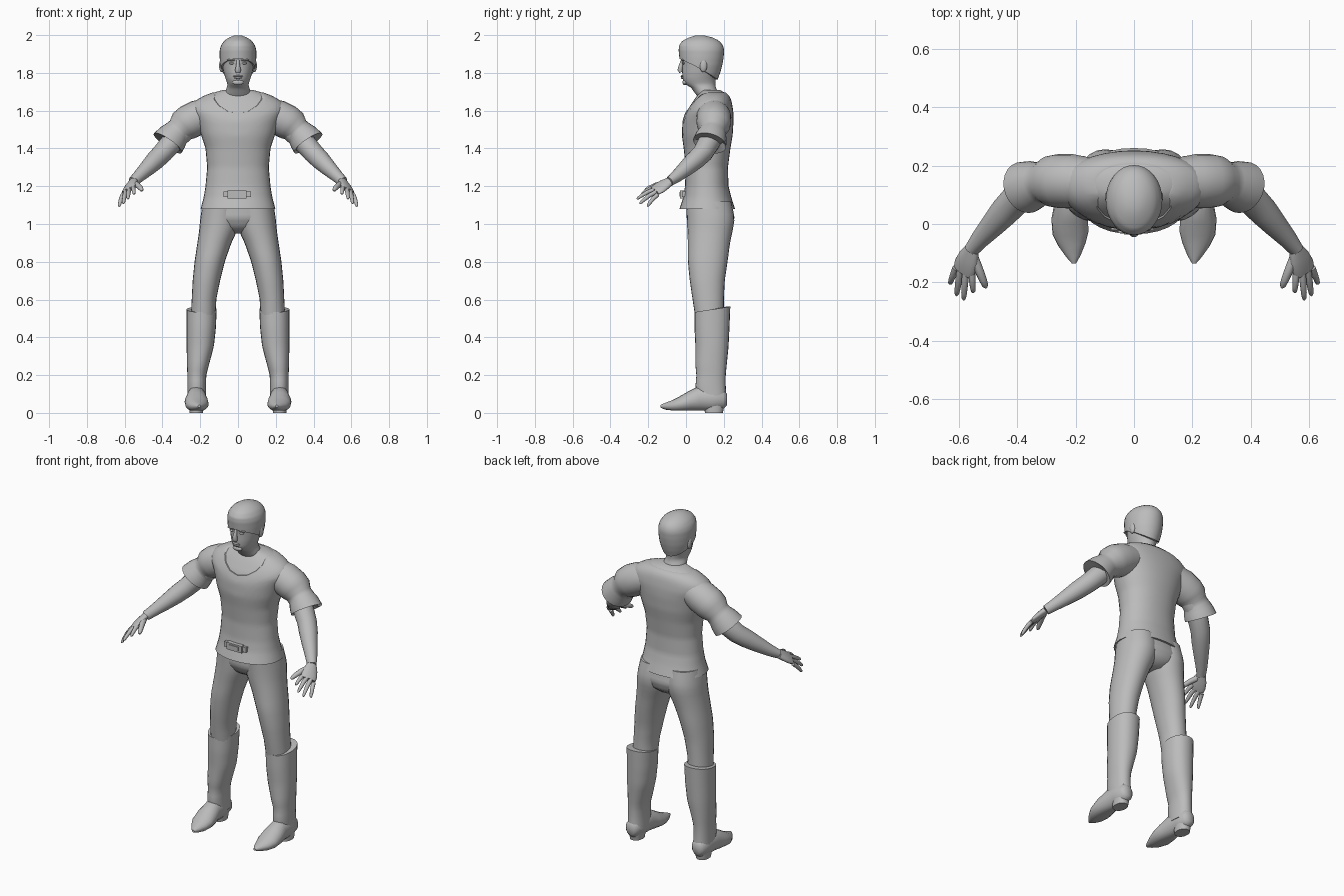
import bpy, bmesh, math
from mathutils import Vector

GREY = bpy.data.materials.new("plain_grey")
GREY.diffuse_color = (0.5, 0.5, 0.5, 1)


def finish(bm, name, angle=50):
    bmesh.ops.recalc_face_normals(bm, faces=bm.faces)
    me = bpy.data.meshes.new(name)
    bm.to_mesh(me)
    bm.free()
    me.materials.append(GREY)
    for p in me.polygons:
        p.use_smooth = True
    me.set_sharp_from_angle(angle=math.radians(angle))
    ob = bpy.data.objects.new(name, me)
    bpy.context.collection.objects.link(ob)
    return ob


def loft(name, rings, caps=(True, True)):
    """Skin a list of equal-length point rings."""
    bm = bmesh.new()
    vs = [[bm.verts.new(p) for p in r] for r in rings]
    n = len(vs[0])
    for a, b in zip(vs, vs[1:]):
        for i in range(n):
            j = (i + 1) % n
            bm.faces.new((a[i], a[j], b[j], b[i]))
    if caps[0]:
        bm.faces.new(vs[0])
    if caps[1]:
        bm.faces.new(vs[-1])
    return finish(bm, name)


def sample(table, z):
    for a, b in zip(table, table[1:]):
        if z <= b[0]:
            t = max(0, (z - a[0]) / (b[0] - a[0]))
            return [p + (q - p) * t for p, q in zip(a, b)]
    return table[-1]


def shell(name, table, low, top, rows, grow=0, n=32, s=1, power=2.2, lip=(0, 0), caps=(True, True)):
    """Upright body of rows (z, x0, x1, y0, y1); low and top give the edge height by angle."""
    steps = [(i / rows, 0) for i in range(rows + 1)]
    if lip[0]:
        steps.insert(0, (0, -lip[0]))
    if lip[1]:
        steps.append((1, -lip[1]))
    rings = []
    for t, extra in steps:
        ring = []
        for k in range(n):
            a = 2 * math.pi * k / n
            c, d = math.cos(a), math.sin(a)
            z = low(d) + (top(d) - low(d)) * t
            _, x0, x1, y0, y1 = sample(table, z)
            g = grow + extra
            x = (x0 + x1) / 2 + ((x1 - x0) / 2 + g) * math.copysign(abs(c) ** (2 / power), c)
            y = (y0 + y1) / 2 + ((y1 - y0) / 2 + g) * math.copysign(abs(d) ** (2 / power), d)
            ring.append((s * x, y, z))
        rings.append(ring)
    return loft(name, rings, caps)


def tube(name, path, s=1, ref=(0, 1, 0), n=16, floor=None):
    """Path of (x, y, z, width radius, other radius); ref is the width direction."""
    pts = [Vector(p[:3]) for p in path]
    rings = []
    for i, p in enumerate(path):
        t = (pts[min(i + 1, len(pts) - 1)] - pts[max(i - 1, 0)]).normalized()
        v = t.cross(Vector(ref)).normalized()
        u = v.cross(t)
        ring = []
        for k in range(n):
            a = 2 * math.pi * k / n
            q = pts[i] + u * p[3] * math.cos(a) + v * p[4] * math.sin(a)
            if floor is not None:
                q.z = max(q.z, floor)
            ring.append((s * q.x, q.y, q.z))
        rings.append(ring)
    return loft(name, rings)


def blob(name, loc, size):
    bm = bmesh.new()
    bmesh.ops.create_uvsphere(bm, u_segments=16, v_segments=10, radius=1)
    for v in bm.verts:
        v.co = Vector([v.co[i] * size[i] + loc[i] for i in range(3)])
    return finish(bm, name)


def box(name, loc, size):
    bm = bmesh.new()
    bmesh.ops.create_cube(bm, size=1)
    for v in bm.verts:
        v.co = Vector([v.co[i] * size[i] + loc[i] for i in range(3)])
    return finish(bm, name, 30)


def flat(z):
    return lambda d: z


def even(rows):
    return [(z, -w, w, f, b) for z, w, f, b in rows]


# torso skin and shirt with scooped neckline
torso = even([(1.08, .198, -.035, .26), (1.14, .182, -.015, .24), (1.2, .172, -.005, .225),
              (1.3, .163, -.002, .222), (1.4, .172, -.012, .235), (1.47, .195, -.022, .247),
              (1.55, .22, -.018, .252), (1.6, .25, .0, .25), (1.64, .24, .025, .243),
              (1.67, .2, .045, .235), (1.69, .155, .062, .22), (1.71, .085, .075, .185)])
shell("chest", torso, flat(1.4), flat(1.71), 20, grow=-.006)
shell("shirt", torso, flat(1.08), lambda d: 1.695 - .11 * max(0, -d) ** 6, 36,
      lip=(.015, .007), caps=(False, False))

# belt buckle
box("buckle", (-.005, -.018, 1.157), (.1, .026, .042))
box("buckle_plate", (-.005, -.031, 1.157), (.06, .009, .024))
for s in (-1, 1):
    box("buckle_side", (-.005 + s * .062, -.011, 1.157), (.022, .02, .03))

# head and neck
head = even([(1.66, .08, .07, .19), (1.7, .068, .04, .17), (1.722, .062, .025, .16),
             (1.736, .058, .0, .157), (1.75, .061, -.013, .157), (1.77, .068, -.02, .16),
             (1.8, .077, -.022, .172), (1.84, .085, -.022, .183), (1.88, .088, -.026, .19),
             (1.92, .088, -.03, .193), (1.945, .081, -.028, .187), (1.97, .064, -.01, .168),
             (1.988, .038, .025, .13), (1.998, .01, .06, .09)])
shell("head", head, flat(1.66), flat(1.985), 30, grow=-.002, power=2)
shell("hair", head, lambda d: 1.82 - .055 * d, flat(1.998), 20, grow=.009, power=2,
      lip=(.012, 0), caps=(False, True))
tube("nose", [(0, -.018, 1.868, .008, .008), (0, -.026, 1.84, .01, .012),
              (0, -.032, 1.815, .016, .013), (0, -.027, 1.803, .013, .009)], ref=(1, 0, 0))
blob("upper_lip", (0, -.02, 1.783), (.026, .008, .005))
blob("lower_lip", (0, -.019, 1.774), (.021, .008, .006))
blob("chin", (0, -.006, 1.75), (.03, .013, .015))
for s in (-1, 1):
    blob("eye", (s * .033, -.013, 1.851), (.014, .007, .006))
    blob("brow", (s * .035, -.016, 1.868), (.025, .009, .006))
    blob("ear", (s * .088, .092, 1.838), (.012, .02, .034))

# trousers seat
shell("trouser_seat", even([(.95, .05, .08, .2), (.98, .14, .03, .24), (1.03, .198, .003, .257),
                           (1.15, .178, -.0, .235)]), flat(.95), flat(1.15), 12)

leg = [(.5, .12, .25, .05, .2), (.6, .115, .245, .035, .2), (.7, .095, .24, .02, .205),
       (.8, .07, .23, .01, .22), (.9, .035, .215, .01, .233), (.97, .002, .205, .007, .248),
       (1.03, -.01, .2, .005, .258), (1.12, -.01, .185, .0, .24)]
boot = [(.07, .168, .268, .06, .215), (.14, .17, .268, .05, .21), (.2, .168, .268, .055, .21),
        (.25, .155, .27, .05, .215), (.35, .128, .272, .05, .225), (.45, .117, .272, .045, .23),
        (.57, .112, .272, .045, .235)]
foot = [(.218, .07, .025, .03), (.2, .07, .042, .05), (.14, .075, .05, .065), (.07, .075, .052, .065),
        (.02, .06, .062, .052), (-.03, .045, .062, .04), (-.07, .037, .047, .03),
        (-.11, .035, .025, .018), (-.135, .035, .007, .007)]
arm = [(.25, .145, 1.53, .06, .06), (.33, .135, 1.455, .06, .06), (.40, .088, 1.375, .054, .054),
       (.44, .045, 1.335, .051, .051), (.48, 0, 1.295, .043, .043), (.525, -.05, 1.252, .033, .033),
       (.555, -.088, 1.224, .028, .024)]
sleeve = [(.14, .145, 1.59, .08), (.21, .147, 1.565, .092), (.26, .147, 1.54, .092),
          (.288, .146, 1.52, .087), (.31, .143, 1.497, .071), (.326, .14, 1.482, .073),
          (.345, .134, 1.46, .083), (.372, .125, 1.428, .09), (.352, .131, 1.45, .06)]
palm = [(.555, -.088, 1.224, .028, .02), (.566, -.115, 1.208, .04, .019),
        (.578, -.145, 1.188, .045, .017), (.586, -.165, 1.175, .041, .012)]
# finger base and tip
fingers = {"index": ((.556, -.158, 1.196), (.55, -.235, 1.158)),
           "middle": ((.576, -.162, 1.184), (.583, -.26, 1.132)),
           "ring": ((.595, -.158, 1.17), (.607, -.245, 1.107)),
           "little": ((.61, -.15, 1.155), (.63, -.205, 1.092)),
           "thumb": ((.55, -.11, 1.215), (.506, -.218, 1.177))}

for s, side in ((1, "left"), (-1, "right")):
    # trouser leg, boot and foot
    shell(side + "_trouser_leg", leg, flat(.5), flat(1.12), 18, n=24, s=s, power=2.1)
    shell(side + "_boot_shaft", boot, flat(.07), lambda d: .548 + .015 * d, 18, n=24, s=s, lip=(0, .02))
    tube(side + "_boot_foot", [(.205 + .12 * max(0, min(.13, y + .13)), y, z, a, b) for y, z, a, b in foot],
         s=s, ref=(1, 0, 0), n=20, floor=.012)
    shell(side + "_boot_heel", [(0, .185, .257, .1, .195), (.05, .18, .26, .095, .205)],
          flat(0), flat(.05), 2, n=20, s=s)
    # sleeve with gathered band and flared cuff
    tube(side + "_sleeve", [p + (p[3],) for p in sleeve], s=s, n=24)
    # arm, palm and fingers
    tube(side + "_arm", arm, s=s, ref=(.75, 0, .6))
    tube(side + "_palm", palm, s=s, ref=(.75, 0, -.6))
    for label, (p, q) in fingers.items():
        p, q = Vector(p), Vector(q)
        r = .015 if label == "thumb" else .011
        sag = Vector((0, 0, .007))
        path = [(*(p.lerp(q, t) + sag * math.sin(math.pi * t)), r * k, r * k)
                for t, k in ((0, 1.1), (.4, 1.05), (.75, .9), (.93, .7), (1, .3))]
        tube(f"{side}_{label}_finger", path, s=s, ref=(1, 0, 0), n=10)
